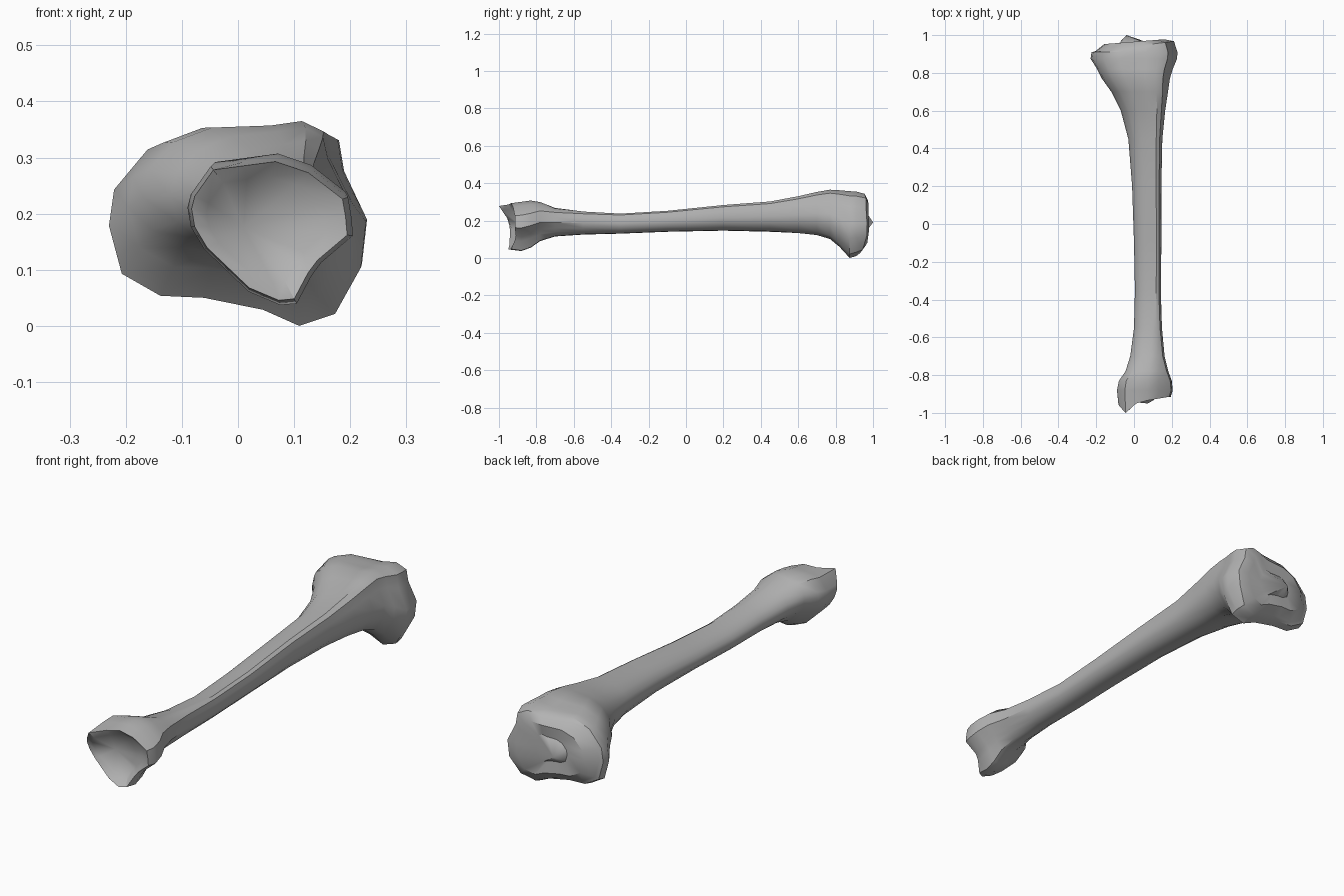
import bpy
import bmesh
import math
from mathutils import Vector

start_cube = bpy.data.objects.get("Cube")
if start_cube:
    bpy.data.objects.remove(start_cube, do_unlink=True)

# One plain bone colour
bone_grey = bpy.data.materials.new("bone grey")
bone_grey.use_nodes = True
bone_colour = (0.45, 0.45, 0.45, 1)
bone_grey.diffuse_color = bone_colour
bone_grey.node_tree.nodes["Principled BSDF"].inputs["Base Color"].default_value = bone_colour

# Cross-sections in percent of their own bounding box, clockwise from the left
ankle_outline = [
    (0, 66), (2, 75), (14, 94), (34, 97), (54, 100), (75, 92), (97, 73), (99, 60),
    (100, 47), (81, 29), (75, 20), (66, 1), (56, 0), (37, 9), (10, 38), (2, 53)]
shaft_outline = [
    (0, 45), (5, 62), (18, 78), (40, 90), (65, 97), (82, 100), (92, 93), (96, 75),
    (100, 50), (95, 28), (82, 10), (65, 2), (45, 0), (28, 4), (12, 15), (3, 30)]
knee_outline = [
    (0, 50), (2, 68), (15, 88), (33, 97), (63, 97), (78, 100), (89, 93), (91, 77),
    (100, 52), (98, 29), (88, 6), (74, 0), (60, 8), (37, 14), (20, 15), (5, 26)]

# Stations along the bone: y, left, right, bottom, top, blend (ankle -1, shaft 0, knee 1)
ankle_stations = [
    (-.88, -.09, .205, .037, .3, -1),
    (-.83, -.08, .2, .055, .307, -1),
    (-.78, -.045, .182, .09, .3, -.8),
    (-.7, -.02, .162, .115, .27, -.5),
    (-.55, 0, .148, .125, .25, -.2),
    (-.35, .005, .142, .13, .237, 0)]
shaft_stations = [
    (-.1, 0, .145, .14, .252, 0),
    (.2, -.01, .145, .146, .283, 0),
    (.45, -.03, .15, .14, .302, 0),
    (.6, -.07, .165, .13, .33, .2)]
knee_stations = [
    (.7, -.12, .18, .12, .353, .5),
    (.77, -.17, .19, .1, .365, .8),
    (.82, -.195, .205, .06, .362, 1),
    (.875, -.23, .228, 0, .357, 1),
    (.91, -.225, .23, .01, .355, 1)]


def section(left, right, bottom, top, blend):
    """Blend the shaft outline towards one end and fit it to a box."""
    target = knee_outline if blend > 0 else ankle_outline
    points = []
    for middle, end in zip(shaft_outline, target):
        mix = Vector(middle).lerp(Vector(end), abs(blend)) / 100
        points.append((left + mix.x * (right - left), bottom + mix.y * (top - bottom)))
    return points


def add_ring(bm, points, depths):
    return [bm.verts.new((x, y, z)) for (x, z), y in zip(points, depths)]


def bridge(bm, first, second):
    for i in range(len(first)):
        j = (i + 1) % len(first)
        bm.faces.new((first[i], first[j], second[j], second[i]))


def shrink(points, centre, amount):
    return [tuple(Vector(centre).lerp(Vector(p), amount)) for p in points]


def close_end(bm, ring, tip):
    point = bm.verts.new(tip)
    for i in range(len(ring)):
        bm.faces.new((ring[i], ring[(i + 1) % len(ring)], point))


bm = bmesh.new()

# Ankle end: rim with the long inner projection, around a hollow joint face
rim = section(*ankle_stations[0][1:])
rim_depths = [-.955, -.965, -1, -.95, -.935, -.925, -.915, -.915,
              -.915, -.91, -.915, -.935, -.95, -.945, -.94, -.945]
hollow_depths = [-.95, -.96, -.985, -.935, -.91, -.9, -.9, -.9,
                 -.9, -.89, -.89, -.91, -.92, -.92, -.93, -.94]
joint_centre = (.03, .18)
hollow = add_ring(bm, shrink(rim, joint_centre, .72), hollow_depths)
rings = [hollow, add_ring(bm, shrink(rim, joint_centre, .94), rim_depths)]

# Shaft and both flares
for y, *fit in ankle_stations + shaft_stations + knee_stations:
    points = section(*fit)
    rings.append(add_ring(bm, points, [y] * len(points)))

# Knee end: leaning rim, shallow plateau and raised middle
head = section(*knee_stations[-1][1:])
plateau_centre = (0, .2)
for amount, depth, lean in ((.92, .94, .13), (.7, .965, .08), (.35, .958, 0)):
    points = shrink(head, plateau_centre, amount)
    depths = [depth + lean * x - .3 * max(0, .1 - z) for x, z in points]
    rings.append(add_ring(bm, points, depths))

for first, second in zip(rings, rings[1:]):
    bridge(bm, first, second)
close_end(bm, rings[0], (.01, -.885, .175))
close_end(bm, rings[-1], (-.04, 1, .19))
bmesh.ops.recalc_face_normals(bm, faces=bm.faces)

mesh = bpy.data.meshes.new("shin_bone")
bm.to_mesh(mesh)
bm.free()
mesh.materials.append(bone_grey)
shin_bone = bpy.data.objects.new("shin_bone", mesh)
bpy.context.collection.objects.link(shin_bone)

# Smooth shaft, crisp joint edges
bpy.ops.object.select_all(action="DESELECT")
shin_bone.select_set(True)
bpy.context.view_layer.objects.active = shin_bone
bpy.ops.object.shade_smooth_by_angle(angle=math.radians(35))
